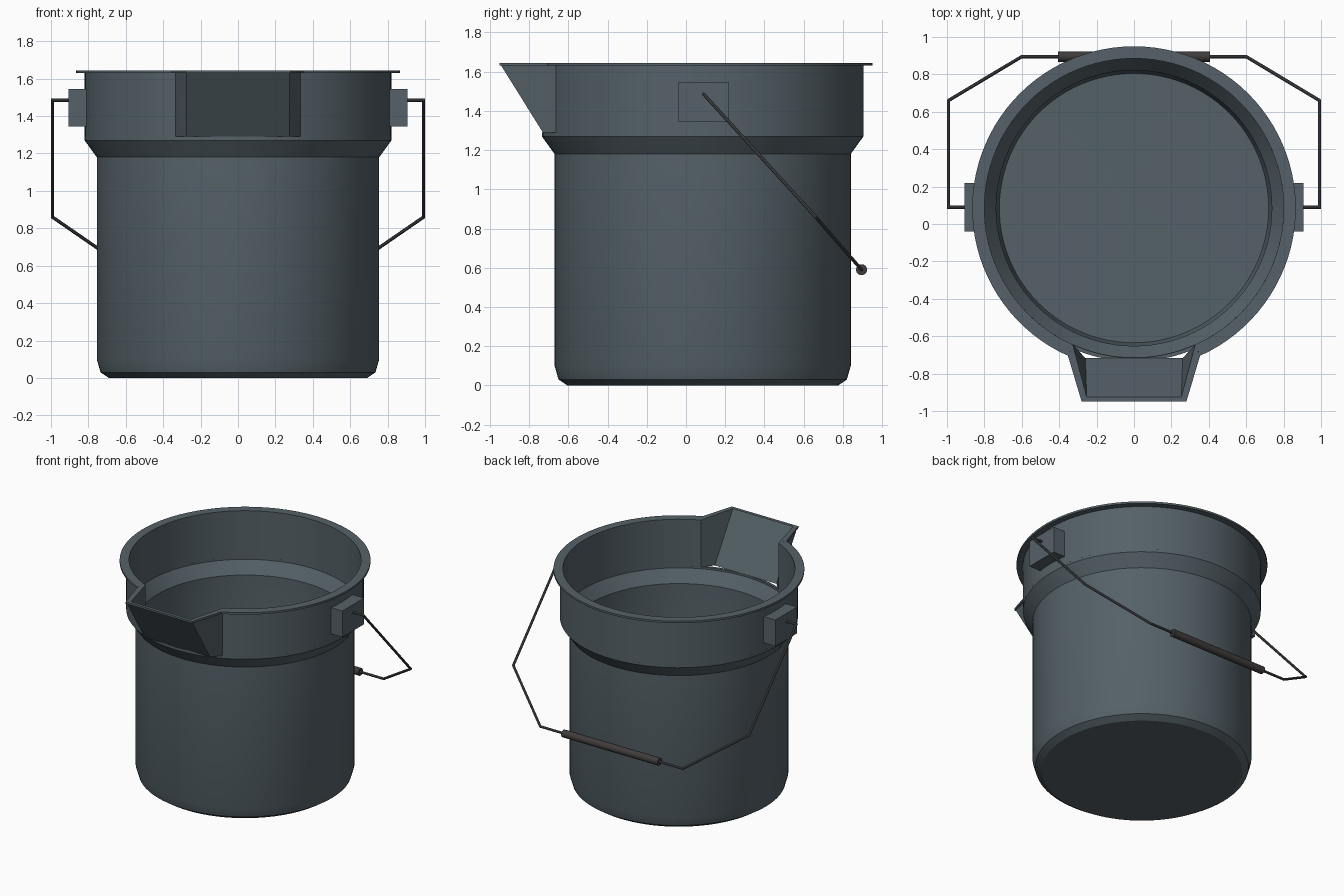
import bpy, bmesh, math
from mathutils import Vector

if "Cube" in bpy.data.objects:
    bpy.data.objects.remove(bpy.data.objects["Cube"])

CY = 0.085                      # bucket axis
GAP = math.asin(0.335 / 0.82)   # half angle of the spout opening


def material(name, rgb):
    m = bpy.data.materials.new(name)
    m.diffuse_color = (*rgb, 1)
    m.use_nodes = True
    m.node_tree.nodes["Principled BSDF"].inputs["Base Color"].default_value = m.diffuse_color
    return m


PLASTIC = material("slate plastic", (0.090, 0.120, 0.138))
WIRE = material("grey wire", (0.085, 0.092, 0.098))
GRIP = material("dark grip", (0.050, 0.045, 0.043))


def finish(name, bm, mat, smooth=True):
    bmesh.ops.remove_doubles(bm, verts=bm.verts, dist=1e-5)
    bmesh.ops.recalc_face_normals(bm, faces=bm.faces)
    me = bpy.data.meshes.new(name)
    bm.to_mesh(me)
    bm.free()
    ob = bpy.data.objects.new(name, me)
    bpy.context.collection.objects.link(ob)
    me.materials.append(mat)
    if smooth:
        bpy.ops.object.select_all(action='DESELECT')
        ob.select_set(True)
        bpy.context.view_layer.objects.active = ob
        bpy.ops.object.shade_smooth_by_angle(angle=math.radians(20))
    return ob


def skin(bm, rings, closed):
    """Join rings of points into a tube, capped unless closed."""
    vs = [[bm.verts.new(p) for p in r] for r in rings]
    n = len(rings[0])
    for a, b in zip(vs, vs[1:]):
        for i in range(n):
            j = (i + 1) % n
            bm.faces.new((a[i], a[j], b[j], b[i]))
    if not closed:
        bm.faces.new(vs[0])
        bm.faces.new(vs[-1])


def revolve(name, profile, start, end, steps, closed):
    bm = bmesh.new()
    rings = []
    for k in range(steps + 1):
        t = start + (end - start) * k / steps
        rings.append([(r * math.sin(t), CY - r * math.cos(t), z) for r, z in profile])
    skin(bm, rings, closed)
    return finish(name, bm, PLASTIC)


def tube(name, path, radius, sides, mat):
    """Round bar with mitred bends along a path."""
    bm = bmesh.new()
    pts = [Vector(p) for p in path]
    flat = Vector((0, 0.74, 0.67)).normalized()   # roughly across the handle plane
    rings = []
    for i, p in enumerate(pts):
        d0 = (p - pts[max(i - 1, 0)]).normalized()
        d1 = (pts[min(i + 1, len(pts) - 1)] - p).normalized()
        t = (d0 + d1).normalized()
        u = t.cross(flat).normalized()
        v = t.cross(u)
        grow = 1 / max(0.5, t.dot(d1 if d1.length else d0))
        rings.append([p + radius * (u * grow * math.cos(a) + v * math.sin(a))
                      for a in (2 * math.pi * k / sides for k in range(sides))])
    skin(bm, rings, False)
    return finish(name, bm, mat)


# Bucket body: outside, shoulder, then back down the inside to the floor
revolve("bucket_body", [
    (0.001, 0), (0.69, 0), (0.735, 0.03), (0.755, 0.10), (0.755, 1.18), (0.82, 1.27),
    (0.82, 1.29), (0.80, 1.29), (0.80, 1.275), (0.737, 1.185), (0.737, 0.11),
    (0.72, 0.04), (0.001, 0.03)], 0, 2 * math.pi, 96, True)

# Upper band with flat rim, open at the spout
revolve("upper_band", [
    (0.80, 1.29), (0.82, 1.29), (0.82, 1.63), (0.865, 1.63), (0.865, 1.645), (0.80, 1.645)],
    GAP, 2 * math.pi - GAP, 84, False)

# Pouring spout: wall section at the band and at the front corner, mirrored
wall = [(0.335, -0.663, 1.29), (0.335, -0.663, 1.63), (0.353, -0.705, 1.63),
        (0.353, -0.705, 1.645), (0.327, -0.645, 1.645), (0.327, -0.645, 1.29)]
corner = [(0.275, -0.73, 1.29), (0.275, -0.942, 1.63), (0.28, -0.95, 1.63),
          (0.28, -0.95, 1.645), (0.253, -0.925, 1.645), (0.26, -0.717, 1.29)]
mirror = lambda ring: [(-x, y, z) for x, y, z in ring]
bm = bmesh.new()
skin(bm, [wall, corner, mirror(corner), mirror(wall)], False)
finish("spout", bm, PLASTIC, smooth=False)

# Handle lugs
for side, label in ((1, "right"), (-1, "left")):
    bm = bmesh.new()
    bmesh.ops.create_cube(bm, size=1)
    for v in bm.verts:
        v.co = (side * (0.857 + v.co.x * 0.10), 0.09 + v.co.y * 0.26, 1.445 + v.co.z * 0.20)
    finish(label + "_lug", bm, PLASTIC, smooth=False)

# Wire bail swung to the back, and its grip
half = [(0.88, 0.09, 1.485), (0.992, 0.09, 1.485), (0.992, 0.66, 0.86), (0.60, 0.895, 0.59)]
tube("wire_handle", half + mirror(half)[::-1], 0.009, 10, WIRE)
tube("handle_grip", [(0.405, 0.895, 0.59), (-0.405, 0.895, 0.59)], 0.028, 20, GRIP)
